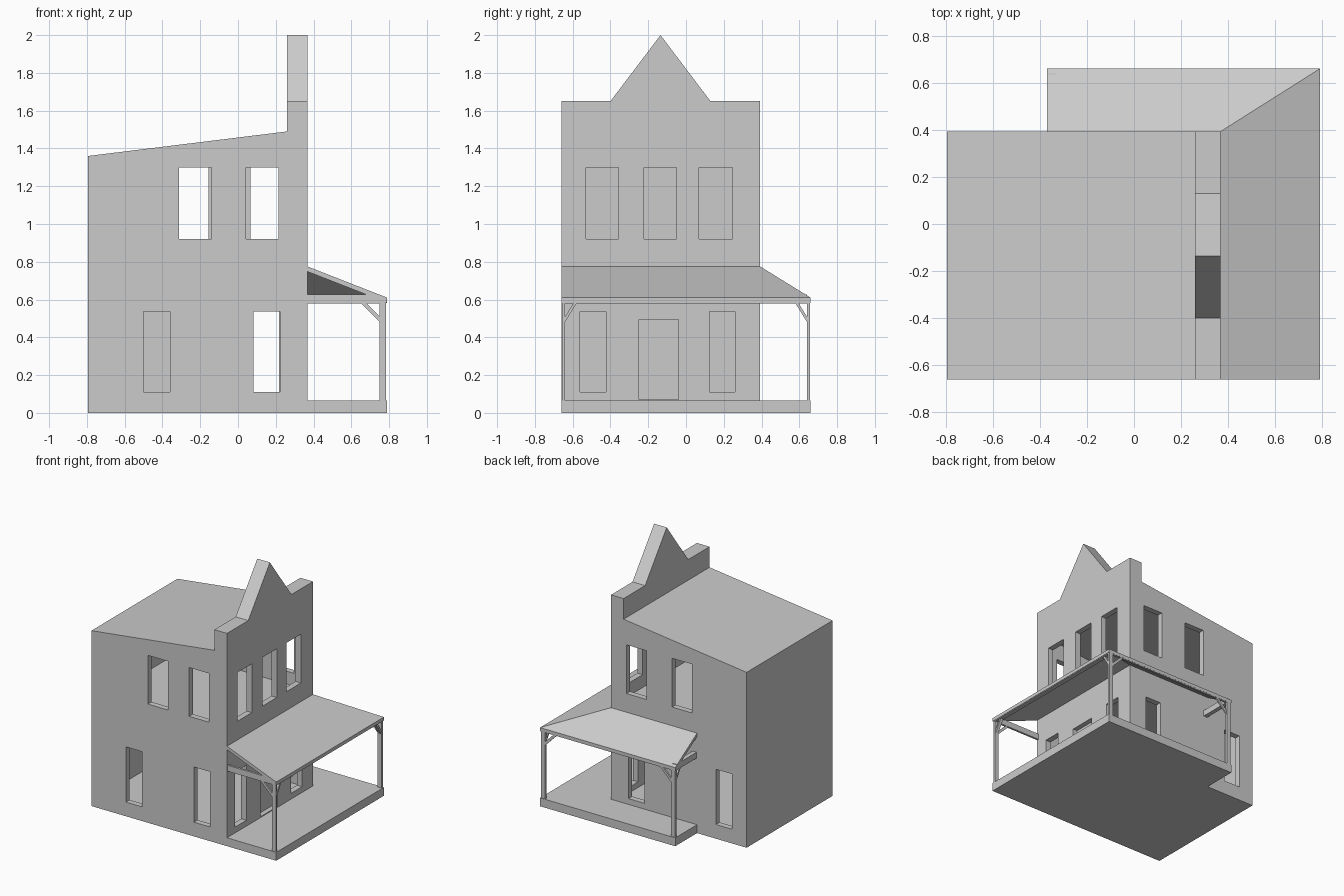
import bpy, bmesh
from mathutils import Vector

if "Cube" in bpy.data.objects:
    bpy.data.objects.remove(bpy.data.objects["Cube"])

XL, XR, YF, YB = -0.795, 0.368, -0.66, 0.393   # house footprint
PX, PY, PXL = 0.79, 0.66, -0.37                # porch outer edges
T = 0.045                                      # wall thickness


def finish(bm, name):
    bmesh.ops.recalc_face_normals(bm, faces=bm.faces)
    me = bpy.data.meshes.new(name)
    bm.to_mesh(me)
    bm.free()
    ob = bpy.data.objects.new(name, me)
    bpy.context.collection.objects.link(ob)
    return ob


def prism(bm, pts, offset):
    """Extrude a planar 3D outline along an offset."""
    off = Vector(offset)
    a = [bm.verts.new(p) for p in pts]
    b = [bm.verts.new(Vector(p) + off) for p in pts]
    bm.faces.new(a)
    bm.faces.new(b[::-1])
    n = len(a)
    for i in range(n):
        j = (i + 1) % n
        bm.faces.new((a[i], b[i], b[j], a[j]))


def box(bm, x0, x1, y0, y1, z0, z1):
    prism(bm, [(x0, y0, z0), (x1, y0, z0), (x1, y1, z0), (x0, y1, z0)], (0, 0, z1 - z0))


def box_object(name, *dims):
    bm = bmesh.new()
    box(bm, *dims)
    return finish(bm, name)


def cut(target, cutter):
    mod = target.modifiers.new("cut", 'BOOLEAN')
    mod.operation = 'DIFFERENCE'
    mod.solver = 'EXACT'
    mod.object = cutter
    cutter.hide_render = True
    bpy.context.view_layer.objects.active = target
    bpy.ops.object.modifier_apply(modifier=mod.name)
    bpy.data.objects.remove(cutter, do_unlink=True)


# House body with sloped roof and raised front parapet
bm = bmesh.new()
outline = [(XL, 0), (XR, 0), (XR, 1.65), (0.26, 1.65), (0.26, 1.49), (XL, 1.36)]
prism(bm, [(x, YF, z) for x, z in outline], (0, YB - YF, 0))
house = finish(bm, "house_walls")

# Hollow lower and upper rooms
bm = bmesh.new()
box(bm, XL + T, XR - T, YF + T, YB - T, 0.066, 0.76)
room = [(XL + T, 0.82), (XR - T, 0.82), (XR - T, 1.45), (XL + T, 1.32)]
prism(bm, [(x, YF + T, z) for x, z in room], (0, YB - YF - 2 * T, 0))
cut(house, finish(bm, "room_cutter"))

# Window openings and recessed door
bm = bmesh.new()
LOW, UP, D = (0.11, 0.538), (0.92, 1.298), T + 0.02
for a, b, z in ((-0.5, -0.36, LOW), (0.083, 0.222, LOW), (-0.312, -0.14, UP), (0.043, 0.215, UP)):
    box(bm, a, b, YF - 0.02, YF + D, *z)
for a, b, z in ((-0.67, -0.532, LOW), (0.08, 0.218, LOW), (-0.328, -0.155, UP), (0.065, 0.235, UP)):
    box(bm, a, b, YB - D, YB + 0.02, *z)
for a, b, z in ((-0.56, -0.423, LOW), (0.125, 0.26, LOW), (-0.53, -0.357, UP),
                (-0.223, -0.05, UP), (0.07, 0.245, UP)):
    box(bm, XR - D, XR + 0.02, a, b, *z)
box(bm, XR - 0.038, XR + 0.02, -0.25, -0.04, 0.072, 0.495)
cut(house, finish(bm, "opening_cutter"))

# Pointed gable on the parapet
bm = bmesh.new()
prism(bm, [(0.26, -0.4, 1.65), (0.26, 0.13, 1.65), (0.26, -0.135, 2.0)], (XR - 0.26, 0, 0))
finish(bm, "parapet_gable")

# Porch deck wrapping the corner
bm = bmesh.new()
deck = [(XR, YF), (PX, YF), (PX, PY), (PXL, PY), (PXL, YB), (XR, YB)]
prism(bm, [(x, y, 0) for x, y in deck], (0, 0, 0.065))
finish(bm, "porch_deck")

# Hipped porch roof, two sloped slabs
bm = bmesh.new()
hi, lo, th = 0.775, 0.61, 0.027
heights = [hi, lo, lo, lo, hi, hi]
top = [bm.verts.new((x, y, z)) for (x, y), z in zip(deck, heights)]
bot = [bm.verts.new((x, y, z - th)) for (x, y), z in zip(deck, heights)]
for v in (top, bot):
    bm.faces.new((v[0], v[1], v[2], v[5]))
    bm.faces.new((v[5], v[2], v[3], v[4]))
for i in range(6):
    j = (i + 1) % 6
    bm.faces.new((top[i], top[j], bot[j], bot[i]))
finish(bm, "porch_roof")

# Porch beams
W, N = 0.034, 0.016          # timber size along x and along y
X1, Y1, E = PX - 0.006, PY - 0.004, 0.004
box_object("front_beam", X1 - W, X1, YF + E, Y1, 0.58, 0.607)
box_object("side_beam", PXL + E, X1, Y1 - N, Y1, 0.58, 0.607)
box_object("front_end_beam", XR, X1 - W, YF + E, YF + E + N, 0.58, 0.626)
box_object("side_end_beam", PXL + E, PXL + E + W, YB, Y1 - N, 0.58, 0.626)

# Posts, each with a diagonal brace along both beams
posts = [("front", X1 - W, YF + E, -1, 1), ("corner", X1 - W, Y1 - N, -1, -1),
         ("side", PXL + E, Y1 - N, 1, -1)]
for name, x, y, sx, sy in posts:
    box_object(name + "_post", x, x + W, y, y + N, 0.065, 0.585)
    bm = bmesh.new()
    px = x if sx < 0 else x + W
    py = y if sy < 0 else y + N
    prof = [(0, 0.482), (0.1, 0.582), (0.072, 0.582), (0, 0.51)]
    prism(bm, [(px + sx * d, y + 0.002, z) for d, z in prof], (0, N - 0.004, 0))
    prism(bm, [(x + 0.005, py + sy * d * 0.62, z) for d, z in prof], (W - 0.01, 0, 0))
    finish(bm, name + "_post_braces")
